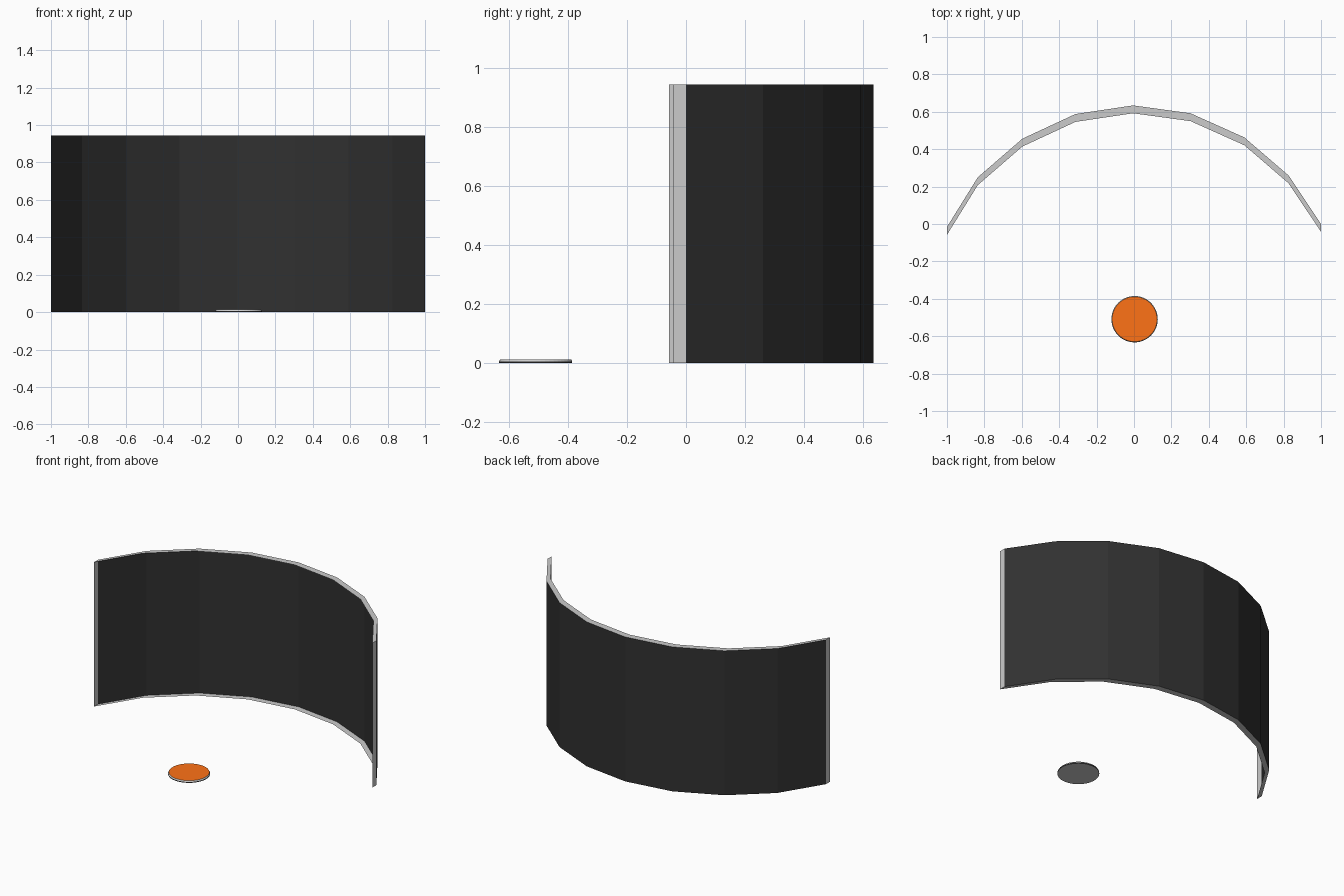
import bpy, bmesh
from math import cos, sin, pi

if "Cube" in bpy.data.objects:
    bpy.data.objects.remove(bpy.data.objects["Cube"])


def material(name, color):
    m = bpy.data.materials.new(name)
    m.diffuse_color = (*color, 1)
    m.use_nodes = True
    m.node_tree.nodes["Principled BSDF"].inputs["Base Color"].default_value = m.diffuse_color
    return m


def finish(name, bm, mats, pick):
    # slot 0 stays empty (plain grey), further slots hold the coloured faces
    bmesh.ops.recalc_face_normals(bm, faces=bm.faces)
    me = bpy.data.meshes.new(name)
    for m in [None] + mats:
        me.materials.append(m)
    for f in bm.faces:
        f.material_index = pick(f)
    bm.to_mesh(me)
    bm.free()
    ob = bpy.data.objects.new(name, me)
    bpy.context.collection.objects.link(ob)
    return ob


dark = material("dark_panel", (0.03, 0.03, 0.03))
orange = material("orange_top", (1.0, 0.17, 0.008))

# Curved screen: dark faceted arc with a grey lip all round, open at the front
HEIGHT = 0.943
arc = [(-1, -0.016), (-0.835, 0.25), (-0.597, 0.456), (-0.313, 0.588),
       (-0.005, 0.634), (0.302, 0.592), (0.59, 0.463), (0.826, 0.26), (1, 0)]
LIP = 0.042
bm = bmesh.new()
rings = [[bm.verts.new(p) for p in ((x, y - LIP, 0), (x, y, 0),
                                    (x, y, HEIGHT), (x, y - LIP, HEIGHT))]
         for x, y in arc]
for a, b in zip(rings, rings[1:]):
    for i in range(3):
        bm.faces.new((a[i], a[i + 1], b[i + 1], b[i]))
bm.faces.new(rings[0])
bm.faces.new(rings[-1])
finish("curved_screen", bm, [dark],
       lambda f: int(abs(f.normal.z) < 0.5 and abs(f.normal.x) < 0.99))

# Floor disc: thin puck with a dark rim, grey chamfer and orange top
SIDES = 48
bm = bmesh.new()
rings = [[bm.verts.new((0.003 + r * cos(2 * pi * k / SIDES),
                        -0.509 + r * sin(2 * pi * k / SIDES), z))
          for k in range(SIDES)]
         for r, z in ((0.124, 0), (0.124, 0.006), (0.12, 0.013))]
for a, b in zip(rings, rings[1:]):
    for k in range(SIDES):
        n = (k + 1) % SIDES
        bm.faces.new((a[k], a[n], b[n], b[k]))
bm.faces.new(rings[0])
bm.faces.new(rings[-1])
finish("floor_disc", bm, [dark, orange],
       lambda f: 2 if f.normal.z > 0.9 else int(abs(f.normal.z) < 0.1))
